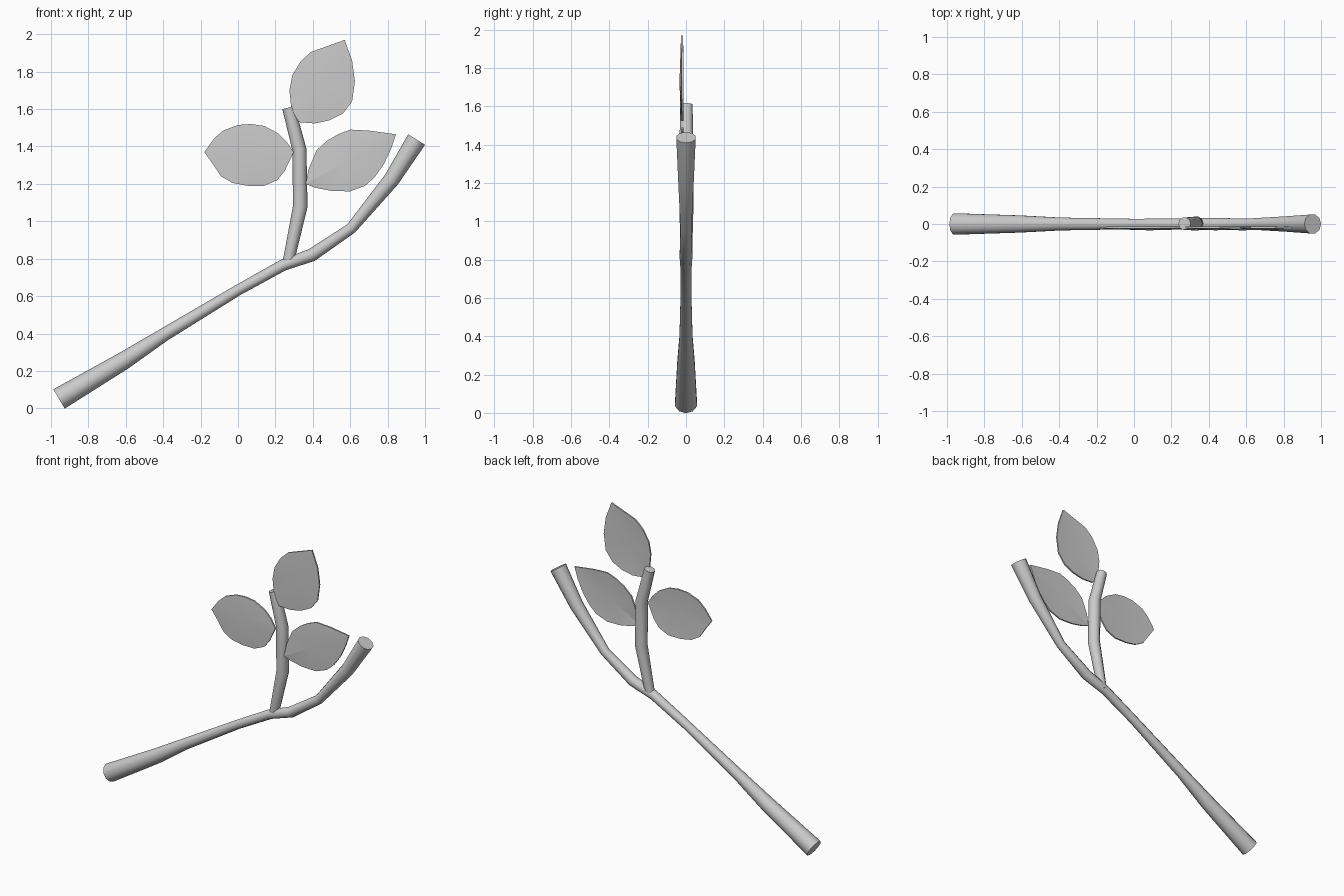
import bpy, bmesh, math
from mathutils import Vector

if "Cube" in bpy.data.objects:
    bpy.data.objects.remove(bpy.data.objects["Cube"])

SIDES = 10


def finish(bm, name, angle):
    bmesh.ops.recalc_face_normals(bm, faces=bm.faces)
    me = bpy.data.meshes.new(name)
    bm.to_mesh(me)
    bm.free()
    ob = bpy.data.objects.new(name, me)
    bpy.context.collection.objects.link(ob)
    bpy.ops.object.select_all(action='DESELECT')
    ob.select_set(True)
    bpy.context.view_layer.objects.active = ob
    bpy.ops.object.shade_smooth_by_angle(angle=math.radians(angle))
    return ob


def branch(name, path, y=0.0):
    """Tapered tube along (x, z, radius) points."""
    bm = bmesh.new()
    pts = [Vector((x, y, z)) for x, z, r in path]
    rings = []
    for i, p in enumerate(pts):
        a, b = pts[max(i - 1, 0)], pts[min(i + 1, len(pts) - 1)]
        t = (b - a).normalized()
        side = Vector((-t.z, 0, t.x))
        r = path[i][2]
        rings.append([bm.verts.new(p + r * (math.cos(k * math.tau / SIDES) * side
                      + math.sin(k * math.tau / SIDES) * Vector((0, 1, 0))))
                      for k in range(SIDES)])
    for lo, hi in zip(rings, rings[1:]):
        for k in range(SIDES):
            n = (k + 1) % SIDES
            bm.faces.new((lo[k], lo[n], hi[n], hi[k]))
    bm.faces.new(rings[0])
    bm.faces.new(rings[-1])
    return finish(bm, name, 40)


def leaf(name, base, tip, side_a, side_b):
    """Thin leaf with a raised midrib; sides run from base to tip."""
    bm = bmesh.new()
    base_v, tip_v = Vector(base), Vector(tip)
    mid = base_v.lerp(tip_v, 0.45)

    def layer(offset):
        def v(p, y):
            return bm.verts.new((p[0], y + offset, p[1]))
        m, b, t = v(mid, -0.034), v(base, -0.028), v(tip, -0.026)
        a = [v(p, -0.024) for p in side_a]
        c = [v(p, -0.024) for p in side_b]
        loop = [b] + a + [t] + c[::-1]
        for p, q in zip(loop, loop[1:] + loop[:1]):
            bm.faces.new((m, p, q))
        return loop

    front, back = layer(0), layer(0.01)
    n = len(front)
    for i in range(n):
        j = (i + 1) % n
        bm.faces.new((front[i], front[j], back[j], back[i]))
    return finish(bm, name, 10)


# Main branch, flaring toward both cut ends
branch("main_branch", [
    (-0.957, 0.05, 0.060), (-0.61, 0.255, 0.048), (-0.395, 0.394, 0.036),
    (0.0, 0.632, 0.029), (0.24, 0.765, 0.031), (0.395, 0.82, 0.035),
    (0.605, 0.962, 0.030), (0.82, 1.222, 0.043), (0.955, 1.437, 0.053)])

# Upright twig
branch("twig", [
    (0.262, 0.76, 0.028), (0.275, 0.81, 0.031), (0.333, 1.08, 0.039),
    (0.328, 1.385, 0.038), (0.27, 1.608, 0.034)], y=0.002)

# Leaves
leaf("top_leaf", (0.325, 1.53), (0.57, 1.97),
     [(0.285, 1.60), (0.275, 1.70), (0.29, 1.78), (0.335, 1.855), (0.39, 1.905)],
     [(0.41, 1.523), (0.49, 1.54), (0.56, 1.575), (0.61, 1.64), (0.625, 1.75), (0.61, 1.86)])
leaf("left_leaf", (0.298, 1.37), (-0.18, 1.37),
     [(0.26, 1.425), (0.215, 1.47), (0.14, 1.51), (0.07, 1.52), (0.0, 1.515),
      (-0.08, 1.485), (-0.13, 1.44)],
     [(0.25, 1.27), (0.21, 1.22), (0.14, 1.19), (0.05, 1.19), (-0.03, 1.205),
      (-0.09, 1.24), (-0.13, 1.30)])
leaf("right_leaf", (0.362, 1.20), (0.845, 1.465),
     [(0.378, 1.28), (0.42, 1.38), (0.475, 1.43), (0.535, 1.465), (0.6, 1.49), (0.7, 1.485)],
     [(0.41, 1.18), (0.5, 1.162), (0.6, 1.16), (0.68, 1.19), (0.73, 1.235),
      (0.78, 1.305), (0.82, 1.39)])
